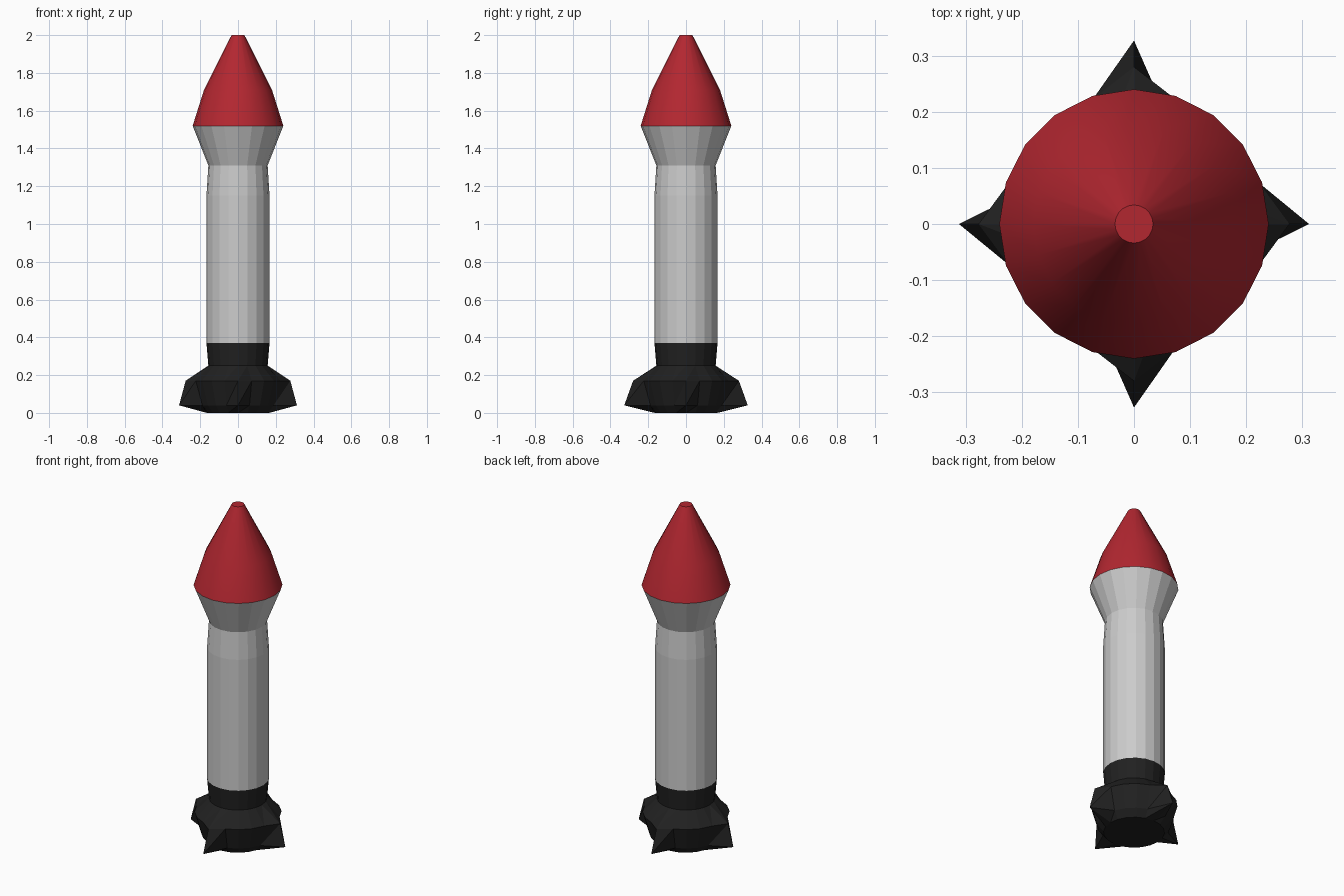
import bpy, bmesh
from math import cos, sin, pi

if "Cube" in bpy.data.objects:
    bpy.data.objects.remove(bpy.data.objects["Cube"])

SIDES = 20


def material(name, color):
    m = bpy.data.materials.new(name)
    m.diffuse_color = color
    m.use_nodes = True
    m.node_tree.nodes["Principled BSDF"].inputs["Base Color"].default_value = m.diffuse_color
    return m


def ring(radius):
    return [radius] * SIDES


def finned(radius, tip_x, tip_y):
    # ring with four points pulled out along the axes
    r = ring(radius)
    r[0] = r[SIDES // 2] = tip_x
    r[SIDES // 4] = r[3 * SIDES // 4] = tip_y
    return r


def lathe(name, rings, mat=None, cap_top=False, cap_bottom=False,
          twist=(), smooth=False):
    """Bridge a list of (radii, z) rings from bottom to top.
    Bands listed in twist are split along a fixed diagonal."""
    bm = bmesh.new()
    loops = [[bm.verts.new((r * cos(2 * pi * i / SIDES), r * sin(2 * pi * i / SIDES), z))
              for i, r in enumerate(radii)] for radii, z in rings]
    for k, (low, up) in enumerate(zip(loops, loops[1:])):
        for i in range(SIDES):
            j = (i + 1) % SIDES
            if k in twist:
                bm.faces.new((low[i], low[j], up[j]))
                bm.faces.new((low[i], up[j], up[i]))
            else:
                bm.faces.new((low[i], low[j], up[j], up[i]))
    if cap_top:
        bm.faces.new(loops[-1])
    if cap_bottom:
        bm.faces.new(loops[0][::-1])
    for f in bm.faces:
        f.smooth = smooth and len(f.verts) == 4
    mesh = bpy.data.meshes.new(name)
    bm.to_mesh(mesh)
    bm.free()
    if mat:
        mesh.materials.append(mat)
    ob = bpy.data.objects.new(name, mesh)
    bpy.context.collection.objects.link(ob)
    return ob


red = material("red_paint", (0.45, 0.02, 0.03, 1))
black = material("black_paint", (0.015, 0.015, 0.015, 1))

# Tail section with four swept fin points
lathe("tail_fins", [
    (ring(0.165), 0.0),
    (finned(0.198, 0.312, 0.327), 0.04),
    (finned(0.235, 0.277, 0.28), 0.17),
    (ring(0.157), 0.25),
    (ring(0.167), 0.37),
], black, cap_bottom=True, twist=(0, 1, 2))

# Body tube flaring out to the nose
lathe("body", [
    (ring(0.167), 0.37),
    (ring(0.167), 1.15),
    (ring(0.157), 1.31),
    (ring(0.24), 1.52),
])

# Nose cone
lathe("nose_cone", [
    (ring(0.24), 1.52),
    (ring(0.18), 1.71),
    (ring(0.034), 2.0),
], red, cap_top=True, smooth=True)
